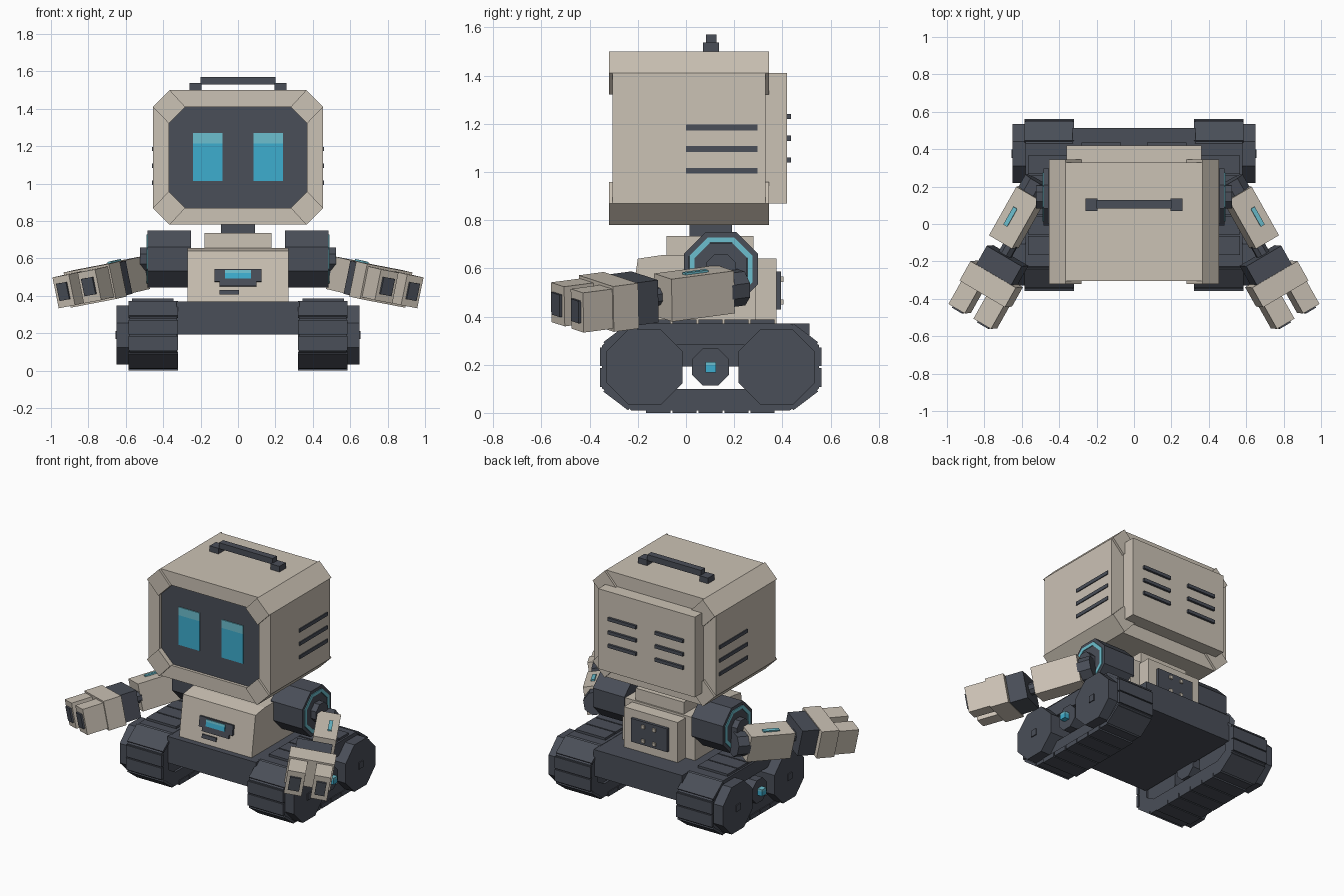
import bpy, bmesh, math
from mathutils import Matrix, Vector

cube = bpy.data.objects.get("Cube")
if cube:
    bpy.data.objects.remove(cube, do_unlink=True)


def material(name, rgb):
    m = bpy.data.materials.new(name)
    m.use_nodes = True
    m.diffuse_color = (*rgb, 1)
    bsdf = next(n for n in m.node_tree.nodes if n.type == 'BSDF_PRINCIPLED')
    bsdf.inputs["Base Color"].default_value = (*rgb, 1)
    return m


BEIGE = material("warm beige", (0.60, 0.54, 0.46))
DARK = material("slate grey", (0.068, 0.077, 0.098))
CYAN = material("cyan", (0.048, 0.42, 0.62))
PALE = material("pale cyan", (0.15, 0.52, 0.62))


def finish(name, bm, mat, mirror=False, matrix=None):
    if matrix:
        bm.transform(matrix)
    bmesh.ops.recalc_face_normals(bm, faces=bm.faces)
    me = bpy.data.meshes.new(name)
    bm.to_mesh(me)
    bm.free()
    me.materials.append(mat)
    ob = bpy.data.objects.new(name, me)
    bpy.context.collection.objects.link(ob)
    if mirror:
        ob.modifiers.new("mirror", 'MIRROR').use_mirror_merge = False
    return ob


def box(name, x, y, z, mat, mirror=False, matrix=None):
    bm = bmesh.new()
    bmesh.ops.create_cube(bm, size=1)
    for v in bm.verts:
        for i, r in enumerate((x, y, z)):
            v.co[i] = r[0] if v.co[i] < 0 else r[1]
    return finish(name, bm, mat, mirror, matrix)


def place(axis, p, t):
    # profile is (y, z) for the x axis and (x, z) for the y axis
    return (t, p[0], p[1]) if axis == 'x' else (p[0], t, p[1])


def prism(name, pts, axis, a, b, mat, mirror=False, matrix=None):
    bm = bmesh.new()
    lo, hi = [[bm.verts.new(place(axis, p, t)) for p in pts] for t in (a, b)]
    bm.faces.new(lo)
    bm.faces.new(hi)
    n = len(pts)
    for i in range(n):
        j = (i + 1) % n
        bm.faces.new((lo[i], lo[j], hi[j], hi[i]))
    return finish(name, bm, mat, mirror, matrix)


def ring(name, outer, inner, axis, a, b, mat, mirror=False):
    bm = bmesh.new()
    loops = [[bm.verts.new(place(axis, p, t)) for p in pts]
             for pts, t in ((outer, a), (outer, b), (inner, b), (inner, a))]
    n = len(outer)
    for k in range(4):
        p, q = loops[k], loops[(k + 1) % 4]
        for i in range(n):
            j = (i + 1) % n
            bm.faces.new((p[i], p[j], q[j], q[i]))
    return finish(name, bm, mat, mirror)


def chamfered(x0, x1, z0, z1, cx, cz=None):
    cz = cz or cx
    return [(x0 + cx, z0), (x1 - cx, z0), (x1, z0 + cz), (x1, z1 - cz),
            (x1 - cx, z1), (x0 + cx, z1), (x0, z1 - cz), (x0, z0 + cz)]


def octagon(cy, cz, r):
    return chamfered(cy - r, cy + r, cz - r, cz + r, r * (2 - math.sqrt(2)))


# Head shell, frame, screen and corner guards
outer = chamfered(-0.455, 0.455, 0.78, 1.50, 0.09)
inner = chamfered(-0.37, 0.37, 0.87, 1.41, 0.088)
prism("head_shell", outer, 'y', -0.28, 0.33, BEIGE)
ring("head_frame", outer, inner, 'y', -0.305, -0.28, BEIGE)
prism("screen", inner, 'y', -0.286, -0.27, DARK)
for i in (0, 2, 4, 6):
    k = (i + 1) % 8
    j = (i + 2) % 8
    quad = [outer[k], outer[j], inner[j], inner[k]]
    prism("corner_guard_front", quad, 'y', -0.32, -0.30, BEIGE)
    prism("corner_guard_back", quad, 'y', 0.325, 0.345, BEIGE)
box("eye", (0.083, 0.24), (-0.292, -0.285), (1.015, 1.215), CYAN, True)
box("eye_highlight", (0.083, 0.24), (-0.292, -0.285), (1.215, 1.27), PALE, True)
box("head_back_panel", (-0.36, 0.36), (0.32, 0.42), (0.87, 1.41), BEIGE)

# Vents
for i in range(3):
    z = 1.005 + 0.09 * i
    box("side_vent", (0.445, 0.461), (0, 0.297), (z - 0.012, z + 0.012), DARK, True)
    z = 1.05 + 0.09 * i
    box("back_vent", (0.07, 0.28), (0.41, 0.435), (z - 0.011, z + 0.011), DARK, True)

# Carry handle
box("handle_foot", (0.195, 0.26), (0.07, 0.137), (1.49, 1.538), DARK, True)
box("handle_bar", (-0.2, 0.2), (0.083, 0.127), (1.53, 1.57), DARK)

# Neck and torso
box("neck", (-0.09, 0.09), (0.015, 0.19), (0.72, 0.79), DARK)
box("collar", (-0.18, 0.18), (-0.08, 0.28), (0.62, 0.735), BEIGE)
torso_side = [(-0.24, 0.37), (0.29, 0.37), (0.29, 0.655), (-0.10, 0.655), (-0.20, 0.64)]
prism("torso", torso_side, 'x', -0.27, 0.27, BEIGE)
box("backpack", (-0.2, 0.2), (0.28, 0.375), (0.37, 0.64), BEIGE)
box("back_plate", (-0.135, 0.135), (0.37, 0.394), (0.43, 0.587), DARK)
for z in (0.46, 0.555):
    box("back_bolt", (0.03, 0.052), (0.39, 0.405), (z - 0.011, z + 0.011), BEIGE, True)

# Chest display, tilted with the torso front
slope = math.atan2(0.04, 0.27)
tilt = Matrix.Translation((0, -0.222, 0.505)) @ Matrix.Rotation(-slope, 4, 'X')
box("chest_panel", (-0.125, 0.125), (-0.014, 0.01), (-0.03, 0.038), DARK, False, tilt)
box("chest_panel_lip", (-0.1, 0.1), (-0.014, 0.01), (-0.055, -0.03), DARK, False, tilt)
box("chest_light", (-0.07, 0.07), (-0.021, -0.012), (-0.015, 0.015), CYAN, False, tilt)
box("chest_light_highlight", (-0.07, 0.07), (-0.021, -0.012), (0.015, 0.03), PALE, False, tilt)
box("chest_slot", (-0.1, 0.005), (-0.008, 0.01), (-0.1, -0.075), DARK, False, tilt)

# Shoulders
SY, SZ = 0.145, 0.597
prism("shoulder", octagon(SY, SZ, 0.153), 'x', 0.25, 0.475, DARK, True)
ring("shoulder_rim", octagon(SY, SZ, 0.153), octagon(SY, SZ, 0.132), 'x', 0.47, 0.485, DARK, True)
ring("shoulder_light", octagon(SY, SZ, 0.131), octagon(SY, SZ, 0.110), 'x', 0.47, 0.489, PALE, True)
prism("shoulder_cap", octagon(SY, SZ, 0.109), 'x', 0.47, 0.485, DARK, True)
prism("shoulder_hub", octagon(SY, SZ, 0.062), 'x', 0.48, 0.525, DARK, True)

# Arms: local x runs along the arm, y outwards, z up
along = Vector((0.487, -0.866, -0.115)).normalized()
up = Vector((0.2, -0.02, 0.98))
up = (up - along * up.dot(along)).normalized()
side = up.cross(along)
arm = Matrix((along, side, up)).transposed().to_4x4()
arm.translation = (0.55, 0.165, 0.513)


def arm_box(name, x, y, z, mat):
    box(name, x, y, z, mat, True, arm)


prism("elbow", octagon(0, 0, 0.072), 'x', -0.075, 0.01, DARK, True, arm)
arm_box("forearm", (0, 0.3), (-0.072, 0.072), (-0.09, 0.09), BEIGE)
arm_box("forearm_light", (0.1, 0.21), (0.008, 0.032), (0.085, 0.099), PALE)
prism("wrist", octagon(-0.04, 0, 0.036), 'x', 0.29, 0.37, DARK, True, arm)
arm_box("hand_cuff", (0.355, 0.48), (-0.165, 0.055), (-0.09, 0.09), DARK)
arm_box("palm", (0.47, 0.59), (-0.195, 0.09), (-0.096, 0.096), BEIGE)
for y0, y1 in ((-0.185, -0.075), (-0.02, 0.082)):
    arm_box("finger", (0.58, 0.73), (y0, y1), (-0.084, 0.084), BEIGE)
    arm_box("finger_pad", (0.72, 0.742), (y0 + 0.02, y1 - 0.02), (-0.047, 0.047), DARK)

# Chassis
box("chassis", (-0.33, 0.33), (-0.28, 0.512), (0.192, 0.37), DARK)

# Tracks: belt loop with tread plates
belt_out = chamfered(-0.348, 0.553, 0.01, 0.372, 0.122, 0.092)
belt_in = chamfered(-0.27, 0.475, 0.10, 0.282, 0.07, 0.04)
ring("track_belt", belt_out, belt_in, 'x', 0.325, 0.58, DARK, True)
for i in range(5):
    y = -0.165 + 0.108 * i
    box("tread_bottom", (0.32, 0.586), (y, y + 0.1), (0, 0.03), DARK, True)
    box("tread_top", (0.345, 0.568), (y, y + 0.1), (0.36, 0.387), DARK, True)
for y in (-0.357, 0.542):
    for z in (0.108, 0.194):
        box("tread_end", (0.32, 0.586), (y, y + 0.02), (z, z + 0.078), DARK, True)
for a, b in ((0, 7), (1, 2), (3, 4), (5, 6)):
    p, q = Vector(belt_out[a]), Vector(belt_out[b])
    n = (p + q) / 2 - Vector((0.1025, 0.191))
    e = (q - p).normalized()
    n = Vector((e.y, -e.x)) * (1 if n.dot(Vector((e.y, -e.x))) > 0 else -1) * 0.008
    p, q = p + e * 0.012, q - e * 0.012
    prism("tread_corner", [p - n, q - n, q + n, p + n], 'x', 0.32, 0.586, DARK, True)

# Wheels and centre roller
for y in (-0.172, 0.376):
    prism("wheel", octagon(y, 0.19, 0.158), 'x', 0.34, 0.65, DARK, True)
    box("wheel_bolt", (0.64, 0.656), (y - 0.022, y + 0.022), (0.168, 0.212), DARK, True)
prism("roller", octagon(0.102, 0.19, 0.077), 'x', 0.32, 0.62, DARK, True)
box("roller_light", (0.61, 0.655), (0.08, 0.124), (0.168, 0.198), CYAN, True)
box("roller_light_highlight", (0.61, 0.655), (0.08, 0.124), (0.198, 0.212), PALE, True)
